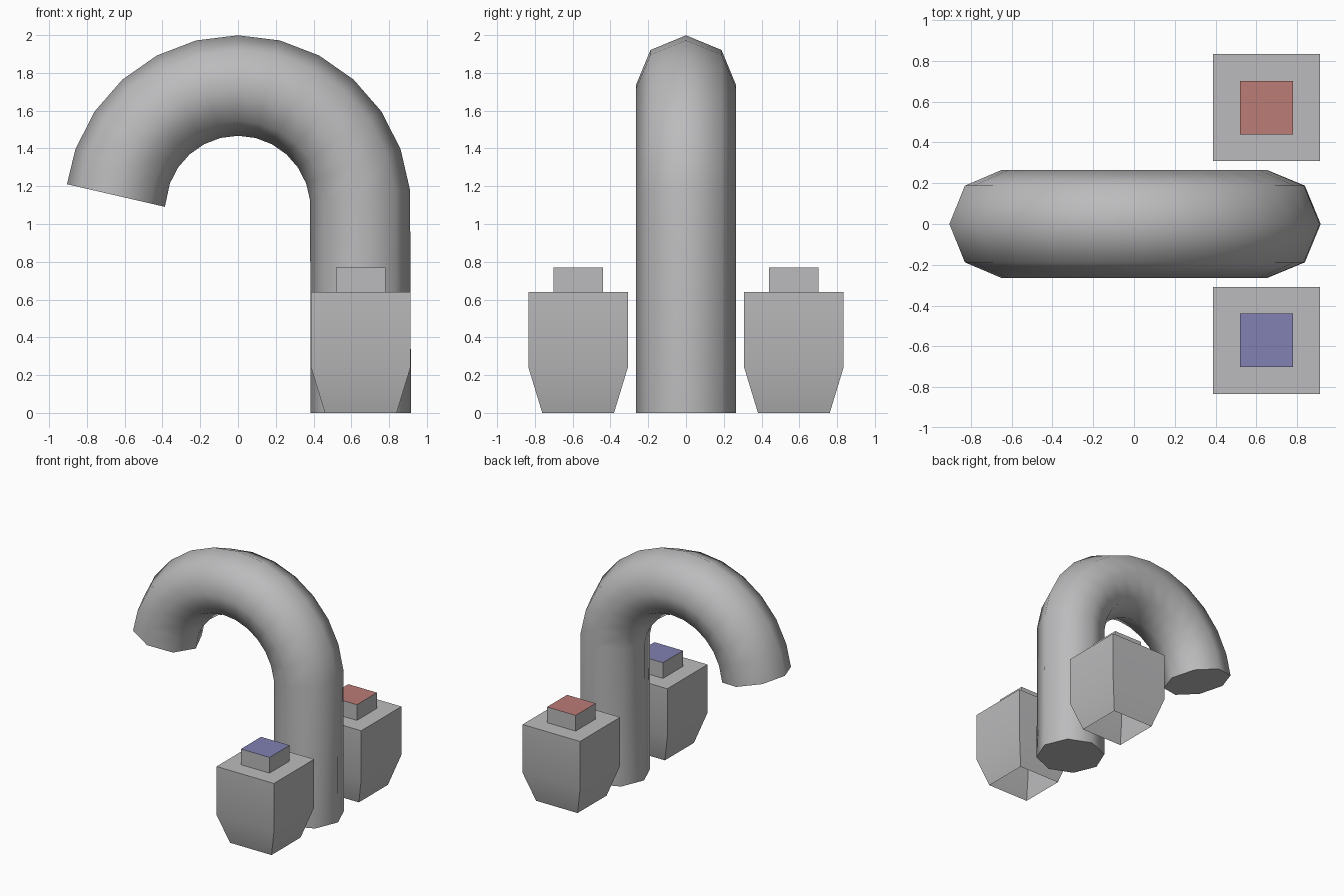
import bpy, bmesh
from math import radians, sin, cos, pi
from mathutils import Vector

cube = bpy.data.objects.get("Cube")
if cube:
    bpy.data.objects.remove(cube)


def make_material(name, color):
    mat = bpy.data.materials.new(name)
    mat.use_nodes = True
    mat.diffuse_color = (*color, 1)
    mat.node_tree.nodes["Principled BSDF"].inputs["Base Color"].default_value = (*color, 1)
    return mat


GREY = make_material("metal grey", (0.5, 0.5, 0.51))
RED = make_material("hot red", (0.5, 0.2, 0.18))
BLUE = make_material("cold blue", (0.22, 0.22, 0.45))


def loft(name, rings, mats, cap_start=True, cap_end=True, sharp=60):
    """Skin a list of matching rings; the end cap takes the last material."""
    bm = bmesh.new()
    loops = [[bm.verts.new(p) for p in ring] for ring in rings]
    n = len(loops[0])
    for a, b in zip(loops, loops[1:]):
        for i in range(n):
            j = (i + 1) % n
            bm.faces.new((a[i], a[j], b[j], b[i]))
    if cap_start:
        bm.faces.new(loops[0][::-1])
    if cap_end:
        bm.faces.new(loops[-1]).material_index = len(mats) - 1
    bmesh.ops.recalc_face_normals(bm, faces=bm.faces)
    mesh = bpy.data.meshes.new(name)
    bm.to_mesh(mesh)
    bm.free()
    for mat in mats:
        mesh.materials.append(mat)
    obj = bpy.data.objects.new(name, mesh)
    bpy.context.collection.objects.link(obj)
    bpy.ops.object.select_all(action='DESELECT')
    obj.select_set(True)
    bpy.context.view_layer.objects.active = obj
    bpy.ops.object.shade_smooth_by_angle(angle=radians(sharp))
    return obj


# Spout: octagonal pipe rising straight, then bending over in an arc
PIPE_X, PIPE_R, ARC_Z, SIDES = 0.65, 0.266, 1.083, 8


def pipe_ring(center, tilt):
    out = Vector((cos(tilt), 0, sin(tilt)))
    side = Vector((0, 1, 0))
    return [center + PIPE_R * (out * cos(2 * pi * i / SIDES) + side * sin(2 * pi * i / SIDES))
            for i in range(SIDES)]


rings = [pipe_ring(Vector((PIPE_X, 0, 0)), 0)]
for step in range(13):
    angle = radians(6 + 14 * step)
    center = Vector((PIPE_X * cos(angle), 0, ARC_Z + PIPE_X * sin(angle)))
    # The mouth is cut square to the last segment
    rings.append(pipe_ring(center, angle if step < 12 else radians(167)))
loft("spout", rings, [GREY])


# Taps: tapered block, open below, with a coloured button on top
def square(y, half, z):
    return [(PIPE_X + sx * half, y + sy * half, z)
            for sx, sy in ((-1, -1), (1, -1), (1, 1), (-1, 1))]


for label, y, color in (("hot", 0.571, RED), ("cold", -0.571, BLUE)):
    loft(label + "_tap_body",
         [square(y, 0.19, 0), square(y, 0.263, 0.24), square(y, 0.263, 0.64)],
         [GREY], cap_start=False)
    loft(label + "_tap_button", [square(y, 0.131, 0.64), square(y, 0.131, 0.77)],
         [GREY, color], cap_start=False)
